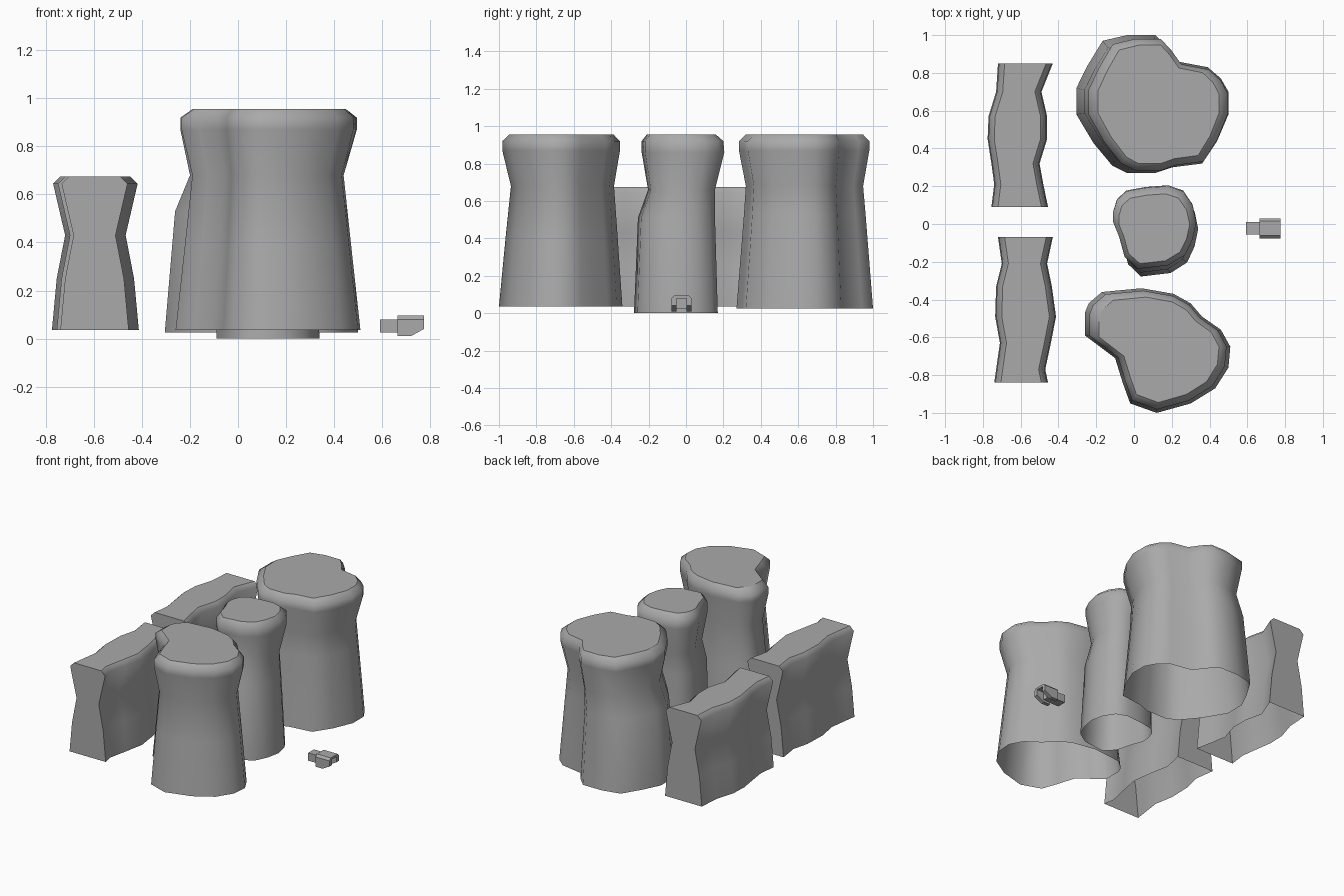
import bpy
import bmesh

# Remove the default cube only
default_cube = bpy.data.objects.get("Cube")
if default_cube:
    bpy.data.objects.remove(default_cube, do_unlink=True)

# Single stone colour
stone = bpy.data.materials.new("stone_grey")
stone.use_nodes = True
stone_colour = (0.4, 0.4, 0.4, 1.0)
stone.diffuse_color = stone_colour
stone.node_tree.nodes["Principled BSDF"].inputs["Base Color"].default_value = stone_colour


def finish(bm, name, up_face=None):
    """Orient the faces, then turn the bmesh into a named object."""
    bmesh.ops.recalc_face_normals(bm, faces=bm.faces)
    bm.normal_update()
    if up_face is not None and up_face.normal.z < 0:
        bmesh.ops.reverse_faces(bm, faces=bm.faces)
    mesh = bpy.data.meshes.new(name)
    bm.to_mesh(mesh)
    bm.free()
    mesh.materials.append(stone)
    obj = bpy.data.objects.new(name, mesh)
    bpy.context.collection.objects.link(obj)
    return obj


def bridge(bm, lower, upper, closed=True):
    """Smooth quads between two rings of vertices."""
    count = len(lower)
    for i in range(count if closed else count - 1):
        j = (i + 1) % count
        face = bm.faces.new((lower[i], lower[j], upper[j], upper[i]))
        face.smooth = True


def rock_pillar(name, outline, rings):
    """Stack copies of an outline, each fitted to (z, x0, x1, y0, y1); open base, flat cap."""
    xs = [point[0] for point in outline]
    ys = [point[1] for point in outline]

    def fit(value, values, low, high):
        return low + (value - min(values)) / (max(values) - min(values)) * (high - low)

    bm = bmesh.new()
    previous = None
    for z, x0, x1, y0, y1 in rings:
        ring = [bm.verts.new((fit(x, xs, x0, x1), fit(y, ys, y0, y1), z))
                for x, y in outline]
        if previous:
            bridge(bm, previous, ring)
        previous = ring
    cap = bm.faces.new(previous)
    return finish(bm, name, cap)


def wall(name, stations):
    """Waisted section swept along y through (y, left x, right x); open base, flat ends."""
    section = [(0.035, 0), (0.25, 0.02), (0.43, 0.055), (0.645, 0.005), (0.675, 0.035)]
    bm = bmesh.new()
    rings = []
    for y, left, right in stations:
        rising = [bm.verts.new((left + inset, y, z)) for z, inset in section]
        falling = [bm.verts.new((right - inset, y, z)) for z, inset in reversed(section)]
        rings.append(rising + falling)
    for ring_a, ring_b in zip(rings, rings[1:]):
        bridge(bm, ring_a, ring_b, closed=False)
    bm.faces.ensure_lookup_table()
    tops = [f for f in bm.faces if all(v.co.z > 0.67 for v in f.verts)]
    for face in tops:
        face.smooth = False
    for ring in (rings[0], rings[-1]):
        bm.faces.new(ring)
    return finish(bm, name, tops[0])


def prism(name, side, y0, y1, top_inset=0.0):
    """Extrude an (x, z) side profile across y; the top can be narrowed."""
    top = max(z for x, z in side)
    bm = bmesh.new()
    near, far = [], []
    for x, z in side:
        inset = top_inset if z == top else 0.0
        near.append(bm.verts.new((x, y0 + inset, z)))
        far.append(bm.verts.new((x, y1 - inset, z)))
    bridge(bm, near, far)
    bm.faces.new(near)
    bm.faces.new(far)
    for face in bm.faces:
        face.smooth = False
    return finish(bm, name)


def slab(x0, x1, z0, z1):
    return [(x0, z0), (x1, z0), (x1, z1), (x0, z1)]


# Front pillar, bean shaped
rock_pillar("front_pillar", [
    (-.26, -.47), (-.24, -.42), (-.17, -.36), (.04, -.34), (.21, -.37), (.3, -.42),
    (.36, -.49), (.46, -.56), (.51, -.65), (.5, -.76), (.43, -.87), (.3, -.95),
    (.12, -1), (-.02, -.95), (-.06, -.84), (-.1, -.71), (-.18, -.65), (-.26, -.59)],
    [(.035, -.26, .51, -1, -.34), (.4, -.22, .47, -.965, -.365),
     (.68, -.19, .44, -.936, -.385), (.87, -.235, .49, -.982, -.353),
     (.92, -.235, .49, -.982, -.353), (.955, -.185, .45, -.945, -.387)])

# Back pillar, bulging to one side
rock_pillar("back_pillar", [
    (-.31, .72), (-.25, .84), (-.17, .97), (-.04, 1), (.11, 1), (.17, .94),
    (.23, .86), (.39, .83), (.46, .77), (.5, .7), (.5, .58), (.44, .44), (.36, .32),
    (.2, .3), (.11, .27), (-.04, .27), (-.12, .31), (-.22, .43), (-.31, .58)],
    [(.025, -.305, .5, .27, 1), (.53, -.262, .455, .31, .96),
     (.68, -.2, .44, .32, .947), (.87, -.24, .495, .283, .98),
     (.92, -.24, .495, .283, .98), (.955, -.19, .45, .32, .947)])

# Slim middle pillar
rock_pillar("middle_pillar", [
    (-.11, .06), (-.09, .13), (-.04, .18), (.06, .2), (.18, .21), (.26, .18),
    (.31, .1), (.33, 0), (.31, -.1), (.27, -.19), (.18, -.25), (.02, -.27),
    (-.05, -.2), (-.08, -.08), (-.11, 0)],
    [(0, -.09, .34, -.278, .17), (.51, -.08, .31, -.257, .155),
     (.66, -.07, .29, -.203, .155), (.86, -.11, .33, -.237, .205),
     (.92, -.11, .33, -.237, .2), (.955, -.08, .295, -.21, .16)])

# Two wavy walls along the side
wall("front_wall", [(-.84, -.74, -.455), (-.77, -.73, -.47), (-.63, -.71, -.44),
                    (-.49, -.735, -.413), (-.33, -.73, -.435), (-.21, -.7, -.46),
                    (-.07, -.72, -.43)])
wall("back_wall", [(.09, -.755, -.455), (.21, -.74, -.48), (.32, -.755, -.5),
                   (.45, -.775, -.46), (.57, -.77, -.46), (.7, -.73, -.49),
                   (.85, -.72, -.43)])

# Small clip: chamfered arch legs, bridge and tab
leg_side = [(.665, .01), (.72, .01), (.775, .04), (.775, .08), (.665, .08)]
for side_name, y0, y1 in (("right", -.077, -.05), ("left", .003, .03)):
    prism("clip_leg_" + side_name, leg_side, y0, y1)
prism("clip_bridge", slab(.665, .775, .08, .095), -.077, .03, top_inset=0.015)
prism("clip_tab", slab(.592, .72, .025, .08), -.055, .01)
